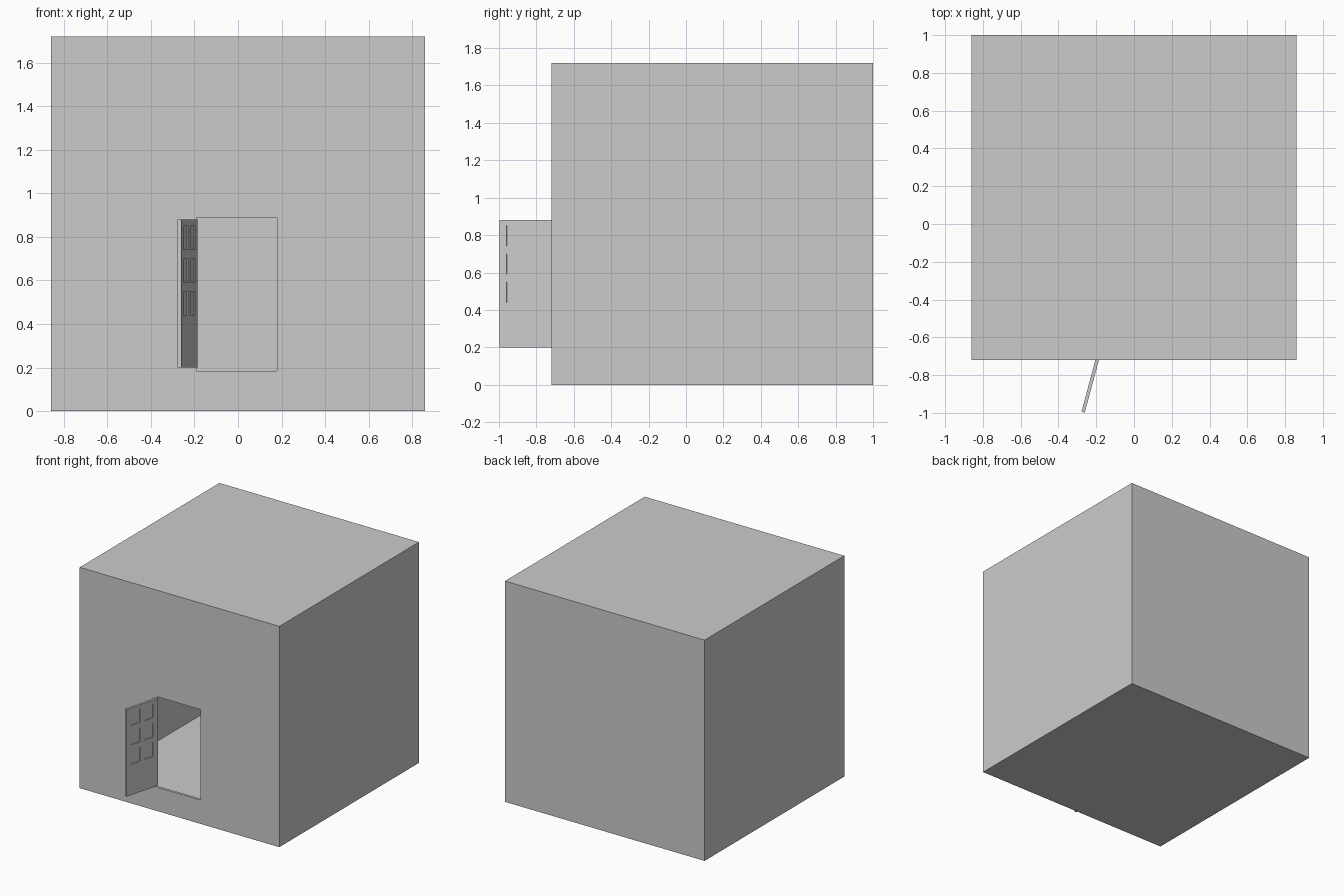
import bpy, bmesh, math
from mathutils import Matrix

if "Cube" in bpy.data.objects:
    bpy.data.objects.remove(bpy.data.objects["Cube"])


def add_object(name, bm):
    mesh = bpy.data.meshes.new(name)
    bm.to_mesh(mesh)
    bm.free()
    obj = bpy.data.objects.new(name, mesh)
    bpy.context.collection.objects.link(obj)
    return obj


def add_box(bm, lo, hi):
    size = [b - a for a, b in zip(lo, hi)]
    mid = [(a + b) / 2 for a, b in zip(lo, hi)]
    bmesh.ops.create_cube(bm, size=1, matrix=Matrix.Translation(mid) @ Matrix.Diagonal((*size, 1)))


# Room shell: hollow thin cube with a doorway in the front wall
W, FRONT, BACK, H = 0.86, -0.72, 1.0, 1.72
L, R, BOTTOM, TOP = -0.19, 0.18, 0.185, 0.89
bm = bmesh.new()


def loop(x0, x1, y, z0, z1):
    return [bm.verts.new((x, y, z)) for x, z in ((x0, z0), (x1, z0), (x1, z1), (x0, z1))]


hole = loop(L, R, FRONT, BOTTOM - 0.01, TOP)
front = loop(-W, W, FRONT, 0, H)
back = loop(-W, W, BACK, 0, H)
for a, b in ((hole, front), (front, back)):
    for i in range(4):
        j = (i + 1) % 4
        bm.faces.new((a[i], b[i], b[j], a[j]))
bm.faces.new(back)
bmesh.ops.recalc_face_normals(bm, faces=bm.faces)
add_object("room_shell", bm)

# Threshold strip along the bottom of the doorway
bm = bmesh.new()
add_box(bm, (L, FRONT, BOTTOM - 0.01), (R, FRONT + 0.02, BOTTOM))
add_object("door_sill", bm)

# Door leaf, modelled along -y from the hinge
LENGTH, THICK = 0.288, 0.018
bm = bmesh.new()
add_box(bm, (-THICK, -LENGTH, 0.20), (0, 0, 0.88))
door = add_object("door", bm)

# Six recessed panes on both faces of the door
bm = bmesh.new()
for y in (-0.207, -0.084):
    for z in (0.495, 0.645, 0.797):
        for x in (0, -THICK):
            add_box(bm, (x - 0.006, y - 0.04, z - 0.054), (x + 0.006, y + 0.04, z + 0.054))
cutter = add_object("pane_cutter", bm)
cutter.hide_render = True
cutter.hide_viewport = True

# Swing the door open
for obj in (door, cutter):
    obj.location = (-0.186, FRONT, 0)
    obj.rotation_euler.z = math.radians(-15)
cut = door.modifiers.new("pane_recesses", 'BOOLEAN')
cut.operation = 'DIFFERENCE'
cut.solver = 'EXACT'
cut.object = cutter
